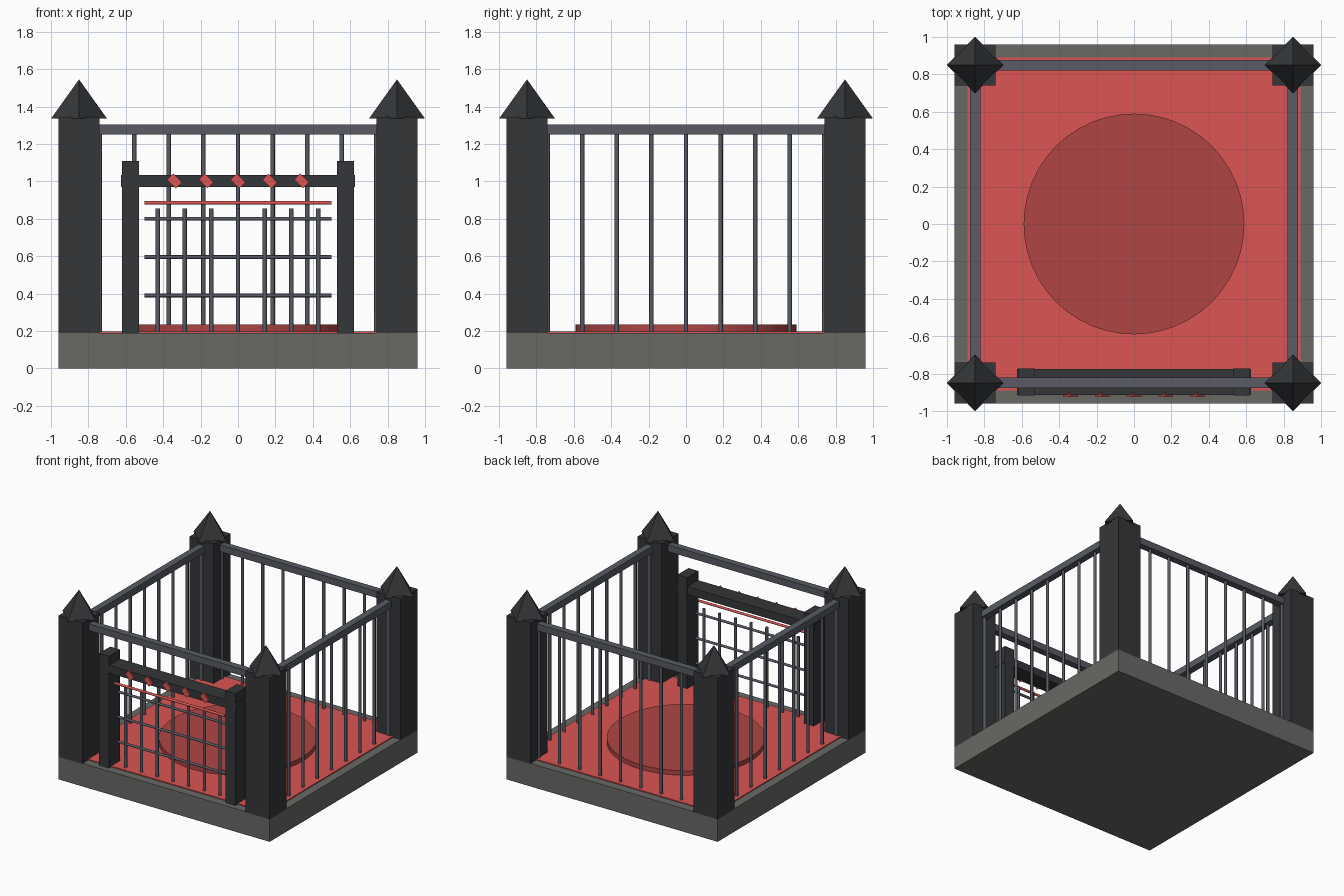
import bpy
import math
from mathutils import Vector

if "Cube" in bpy.data.objects:
    bpy.data.objects.remove(bpy.data.objects["Cube"])


def material(name, r, g, b):
    m = bpy.data.materials.new(name)
    m.diffuse_color = (r, g, b, 1)
    m.use_nodes = True
    m.node_tree.nodes["Principled BSDF"].inputs["Base Color"].default_value = m.diffuse_color
    return m


STONE = material("stone", 0.14, 0.14, 0.13)
DARK = material("dark_iron", 0.035, 0.037, 0.04)
STEEL = material("steel", 0.10, 0.105, 0.13)
RED = material("red", 0.72, 0.09, 0.09)
DEEP_RED = material("deep_red", 0.43, 0.06, 0.06)


def finish(name, mat):
    ob = bpy.context.object
    ob.name = name
    ob.data.materials.append(mat)
    return ob


def box(name, lo, hi, mat, tilt=0):
    lo, hi = Vector(lo), Vector(hi)
    bpy.ops.mesh.primitive_cube_add(size=1, location=(lo + hi) / 2, rotation=(0, tilt, 0))
    bpy.context.object.scale = hi - lo
    return finish(name, mat)


def rod(name, a, b, r, mat, sides=8):
    a, b = Vector(a), Vector(b)
    rot = (b - a).to_track_quat('Z', 'Y').to_euler()
    bpy.ops.mesh.primitive_cylinder_add(vertices=sides, radius=r, depth=(b - a).length,
                                        location=(a + b) / 2, rotation=rot)
    bpy.ops.object.shade_smooth_by_angle(angle=math.radians(50))
    return finish(name, mat)


# Plinth, floor and round platform
box("base", (-0.96, -0.96, 0), (0.96, 0.96, 0.19), STONE)
box("floor", (-0.89, -0.89, 0.17), (0.89, 0.89, 0.198), RED)
rod("floor_disc", (0, 0, 0.18), (0, 0, 0.235), 0.59, DEEP_RED, 48)

# Corner posts with four-sided spikes
for sx in (-1, 1):
    for sy in (-1, 1):
        x, y = 0.85 * sx, 0.85 * sy
        box("corner_post", (x - 0.11, y - 0.11, 0.185), (x + 0.11, y + 0.11, 1.345), DARK)
        bpy.ops.mesh.primitive_cone_add(vertices=4, radius1=0.15, depth=0.21,
                                        location=(x, y, 1.44))
        finish("post_spike", DARK)

# Top rails on all four sides
for s in (-1, 1):
    c = 0.85 * s
    box("cross_rail", (-0.76, c - 0.028, 1.25), (0.76, c + 0.028, 1.305), STEEL)
    box("side_rail", (c - 0.028, -0.76, 1.25), (c + 0.028, 0.76, 1.305), STEEL)

# Fence bars on the left, right and back
for i in range(-4, 5):
    t = i * 0.185
    for x, y in ((-0.85, t), (0.85, t), (t, 0.85)):
        rod("fence_bar", (x, y, 0.19), (x, y, 1.27), 0.012, STEEL)

# Gate frame
for s in (-1, 1):
    x = 0.575 * s
    box("gate_post", (x - 0.045, -0.917, 0.1), (x + 0.045, -0.773, 1.11), DARK)
box("gate_beam", (-0.625, -0.915, 0.97), (0.625, -0.775, 1.035), DARK)

# Gate grille
for i in range(-3, 4):
    x = i * 0.143
    rod("gate_bar", (x, -0.845, 0.19), (x, -0.845, 0.855), 0.012, STEEL)
for z in (0.39, 0.595, 0.80):
    rod("gate_crossbar", (-0.5, -0.845, z), (0.5, -0.845, z), 0.01, STEEL)
rod("gate_red_rod", (-0.5, -0.885, 0.885), (0.5, -0.885, 0.885), 0.01, RED)

# Tilted red studs on the beam
for i in range(-2, 3):
    x = i * 0.17
    box("beam_stud", (x - 0.033, -0.926, 0.979), (x + 0.033, -0.90, 1.025), RED,
        math.radians(45))
